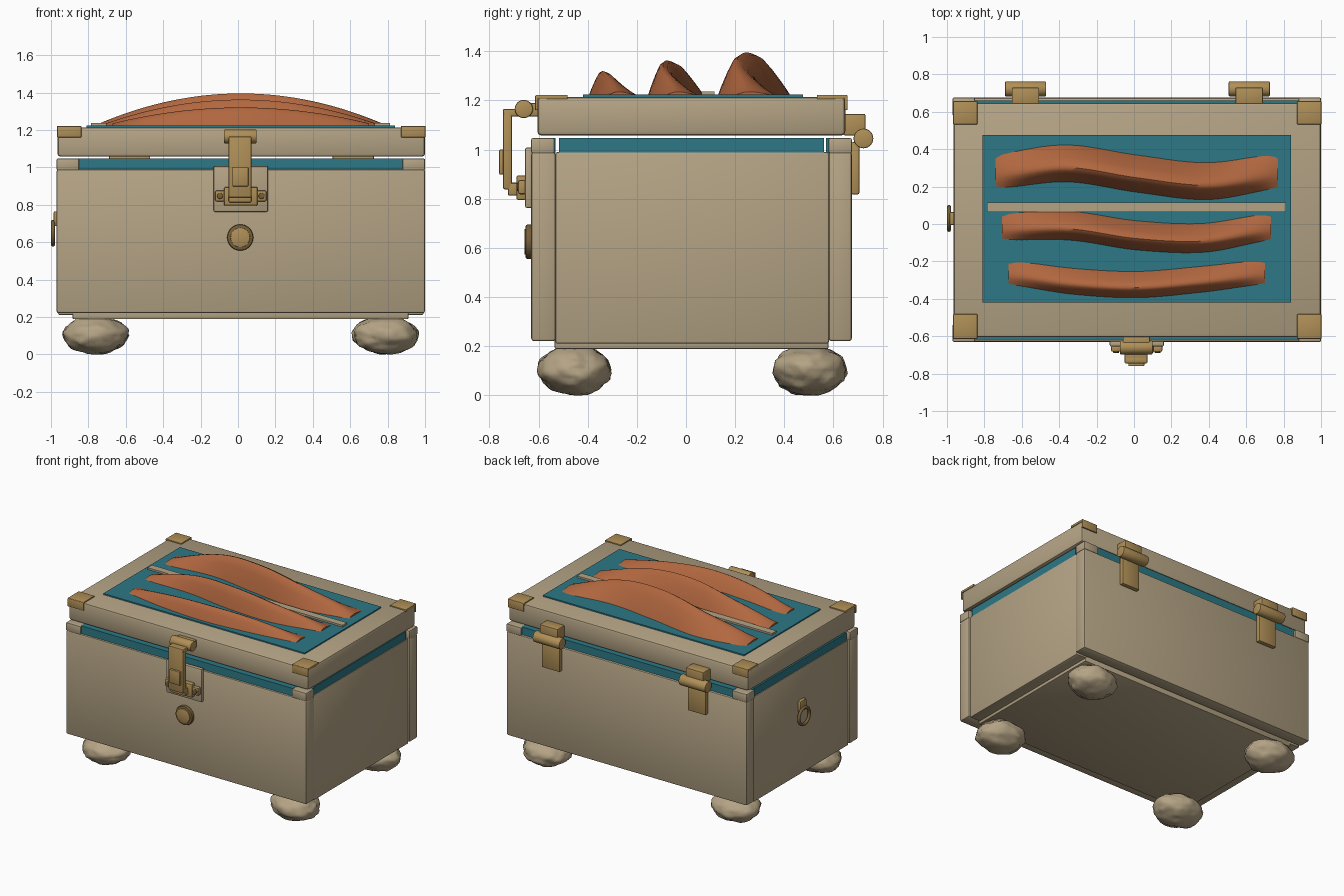
import bpy, bmesh, math, random
from mathutils import Vector, noise

if "Cube" in bpy.data.objects:
    bpy.data.objects.remove(bpy.data.objects["Cube"])


def material(name, rgb):
    m = bpy.data.materials.new(name)
    m.diffuse_color = (*rgb, 1)
    m.use_nodes = True
    m.node_tree.nodes["Principled BSDF"].inputs["Base Color"].default_value = m.diffuse_color
    return m


WOOD = material("pale_wood", (0.46, 0.37, 0.235))
TEAL = material("teal", (0.026, 0.19, 0.24))
RUST = material("rust_orange", (0.44, 0.135, 0.05))
BRASS = material("brass", (0.43, 0.275, 0.095))
BRONZE = material("dark_bronze", (0.18, 0.115, 0.042))


def finish(name, bm, mat, smooth=None):
    bmesh.ops.recalc_face_normals(bm, faces=bm.faces)
    me = bpy.data.meshes.new(name)
    bm.to_mesh(me)
    bm.free()
    me.materials.append(mat)
    ob = bpy.data.objects.new(name, me)
    bpy.context.collection.objects.link(ob)
    if smooth:
        bpy.ops.object.select_all(action='DESELECT')
        ob.select_set(True)
        bpy.context.view_layer.objects.active = ob
        bpy.ops.object.shade_smooth_by_angle(angle=math.radians(smooth))
    return ob


def box(name, x, y, z, mat, bevel=0.0):
    bm = bmesh.new()
    bmesh.ops.create_cube(bm, size=1)
    for v in bm.verts:
        v.co = Vector([(a + b) / 2 + c * (b - a) for c, (a, b) in zip(v.co, (x, y, z))])
    if bevel:
        bmesh.ops.bevel(bm, geom=bm.edges[:], offset=bevel, segments=2,
                        profile=0.5, affect='EDGES')
    return finish(name, bm, mat, 30 if bevel else None)


def rod(name, axis, center, radius, length, mat, bevel=0.006):
    bm = bmesh.new()
    bmesh.ops.create_cone(bm, cap_ends=True, segments=32, radius1=radius,
                          radius2=radius, depth=length)
    rims = [e for e in bm.edges if abs(e.verts[0].co.z - e.verts[1].co.z) < 1e-5]
    bmesh.ops.bevel(bm, geom=rims, offset=bevel, segments=2, profile=0.5, affect='EDGES')
    q = Vector((0, 0, 1)).rotation_difference(Vector(axis))
    for v in bm.verts:
        v.co = q @ v.co + Vector(center)
    return finish(name, bm, mat, 35)


def ring(name, axis, center, major, minor, mat):
    bm = bmesh.new()
    q = Vector((0, 0, 1)).rotation_difference(Vector(axis))
    n, k = 36, 10
    loops = []
    for i in range(n):
        a = math.tau * i / n
        loops.append([])
        for j in range(k):
            b = math.tau * j / k
            r = major + minor * math.cos(b)
            p = Vector((r * math.cos(a), r * math.sin(a), minor * math.sin(b)))
            loops[i].append(bm.verts.new(q @ p + Vector(center)))
    for i in range(n):
        for j in range(k):
            A, B = loops[i], loops[(i + 1) % n]
            bm.faces.new((A[j], B[j], B[(j + 1) % k], A[(j + 1) % k]))
    return finish(name, bm, mat, 60)


# Body panels
box("front_panel", (-0.97, 1.0), (-0.63, -0.53), (0.22, 0.99), WOOD, 0.012)
box("back_panel", (-0.97, 1.0), (0.58, 0.675), (0.22, 0.99), WOOD, 0.012)
box("left_panel", (-0.962, -0.86), (-0.532, 0.582), (0.21, 0.99), WOOD, 0.01)
box("right_panel", (0.89, 0.992), (-0.532, 0.582), (0.21, 0.99), WOOD, 0.01)
box("base_plate", (-0.885, 0.912), (-0.535, 0.58), (0.188, 0.25), WOOD, 0.008)

# Teal rim and corner posts between the body and the lid
box("rim_front", (-0.855, 0.885), (-0.618, -0.53), (0.985, 1.047), TEAL)
box("rim_back", (-0.855, 0.885), (0.57, 0.66), (0.985, 1.047), TEAL)
box("rim_left", (-0.955, -0.865), (-0.517, 0.562), (0.985, 1.047), TEAL)
box("rim_right", (0.895, 0.985), (-0.517, 0.562), (0.985, 1.047), TEAL)
for sx, x in (("left", (-0.97, -0.85)), ("right", (0.88, 1.0))):
    for sy, y in (("front", (-0.63, -0.535)), ("back", (0.58, 0.675))):
        box(f"corner_post_{sx}_{sy}", x, y, (0.985, 1.046), WOOD, 0.006)

# Lid, inlay and slat
box("lid", (-0.965, 1.0), (-0.605, 0.648), (1.057, 1.214), WOOD, 0.016)
box("lid_inlay", (-0.81, 0.84), (-0.42, 0.477), (1.205, 1.223), TEAL)
box("lid_slat", (-0.785, 0.812), (0.063, 0.115), (1.215, 1.236), WOOD)

# Brass lid corners: a top plate and a folded flange
for sx, x in (("left", (-0.967, -0.838)), ("right", (0.872, 1.002))):
    for sy, y, f in (("front", (-0.612, -0.482), (-0.614, -0.602)),
                     ("back", (0.533, 0.656), (0.645, 0.657))):
        box(f"lid_corner_top_{sx}_{sy}", x, y, (1.205, 1.222), BRASS, 0.003)
        box(f"lid_corner_flange_{sx}_{sy}", x, f, (1.16, 1.22), BRASS, 0.003)


# Wavy raised ridges on the lid
SECTION = [(-0.5, 0), (-0.42, 0.3), (-0.3, 0.68), (-0.2, 0.93), (-0.11, 1), (0, 0.94),
           (0.14, 0.73), (0.28, 0.48), (0.4, 0.24), (0.5, 0)]


def spline(pts, t):
    s = t * (len(pts) - 1)
    i = min(int(s), len(pts) - 2)
    f = s - i
    p0, p1, p2, p3 = (pts[max(0, min(len(pts) - 1, i + d))] for d in (-1, 0, 1, 2))
    return 0.5 * (2 * p1 + (p2 - p0) * f + (2 * p0 - 5 * p1 + 4 * p2 - p3) * f * f
                  + (3 * p1 - p0 - 3 * p2 + p3) * f ** 3)


def ridge(name, x0, x1, centers, width, top):
    bm = bmesh.new()
    n, base = 48, 1.215
    rows = []
    for i in range(n + 1):
        t = i / n
        u = 2 * t - 1
        h = 0.02 + (top - base - 0.02) * (1 - u * u)
        c = spline(centers, t)
        rows.append([bm.verts.new((x0 + (x1 - x0) * t, c + v * width, base + h * w))
                     for v, w in SECTION])
    m = len(SECTION)
    for a, b in zip(rows, rows[1:]):
        for j in range(m):
            bm.faces.new((a[j], b[j], b[(j + 1) % m], a[(j + 1) % m]))
    bm.faces.new(rows[0])
    bm.faces.new(rows[-1])
    finish(name, bm, RUST, 50)


ridge("ridge_back", -0.74, 0.77, (0.285, 0.325, 0.27, 0.23, 0.282), 0.205, 1.395)
ridge("ridge_middle", -0.705, 0.733, (-0.012, -0.008, -0.06, -0.073, -0.015), 0.162, 1.362)
ridge("ridge_front", -0.67, 0.70, (-0.26, -0.305, -0.323, -0.295, -0.257), 0.148, 1.32)

# Lumpy stone feet
random.seed(4)
for sx, x in (("left", -0.76), ("right", 0.788)):
    for sy, y in (("front", -0.453), ("back", 0.503)):
        bm = bmesh.new()
        bmesh.ops.create_icosphere(bm, subdivisions=4, radius=1)
        shift = Vector([random.uniform(-20, 20) for _ in range(3)])
        for v in bm.verts:
            d = v.co.normalized()
            k = 1 + 0.10 * noise.noise(d * 1.6 + shift) + 0.07 * noise.noise(d * 4 + shift)
            v.co = Vector((x + d.x * 0.174 * k, y + d.y * 0.147 * k,
                           max(0.0, 0.103 + d.z * 0.1 * k)))
        finish(f"foot_{sx}_{sy}", bm, WOOD, 60)

# Front latch
box("latch_plate", (-0.13, 0.16), (-0.655, -0.625), (0.762, 1.008), WOOD, 0.008)
box("latch_block", (-0.075, 0.105), (-0.69, -0.65), (0.795, 0.895), BRASS, 0.008)
for side, x in (("left", (-0.122, -0.07)), ("right", (0.1, 0.152))):
    box(f"latch_lug_{side}", x, (-0.683, -0.65), (0.818, 0.876), BRASS, 0.008)
    rod(f"latch_rivet_{side}", (0, 1, 0), (sum(x) / 2, -0.683, 0.847), 0.016, 0.012, BRONZE, 0.003)
box("latch_strap", (-0.05, 0.072), (-0.745, -0.708), (0.838, 1.165), BRASS, 0.008)
box("latch_hook", (-0.05, 0.072), (-0.725, -0.68), (0.812, 0.865), BRASS, 0.008)
box("latch_tab", (-0.03, 0.055), (-0.76, -0.74), (0.898, 1.0), BRASS, 0.005)
box("latch_arm", (-0.05, 0.072), (-0.745, -0.655), (1.135, 1.165), BRASS, 0.006)
rod("latch_pin", (1, 0, 0), (0.012, -0.66, 1.165), 0.037, 0.175, BRASS)
box("latch_mount", (-0.06, 0.085), (-0.65, -0.6), (1.135, 1.19), BRASS, 0.006)

# Round button under the latch
rod("button_rim", (0, 1, 0), (0.012, -0.638, 0.625), 0.07, 0.03, BRONZE, 0.008)
rod("button_face", (0, 1, 0), (0.012, -0.643, 0.625), 0.052, 0.03, BRASS, 0.003)

# Back hinges
for side, x in (("left", -0.58), ("right", 0.616)):
    rod(f"hinge_barrel_{side}", (1, 0, 0), (x, 0.722, 1.045), 0.04, 0.22, BRASS)
    box(f"hinge_upper_leaf_{side}", (x - 0.073, x + 0.073), (0.64, 0.73), (1.058, 1.145),
        BRASS, 0.006)
    box(f"hinge_lower_leaf_{side}", (x - 0.073, x + 0.073), (0.672, 0.705), (0.818, 1.03),
        BRASS, 0.006)

# Pull ring on the left side
box("ring_mount", (-0.986, -0.955), (-0.005, 0.065), (0.685, 0.765), BRASS, 0.008)
ring("pull_ring", (1, 0, 0), (-0.989, 0.03, 0.648), 0.061, 0.011, BRONZE)
